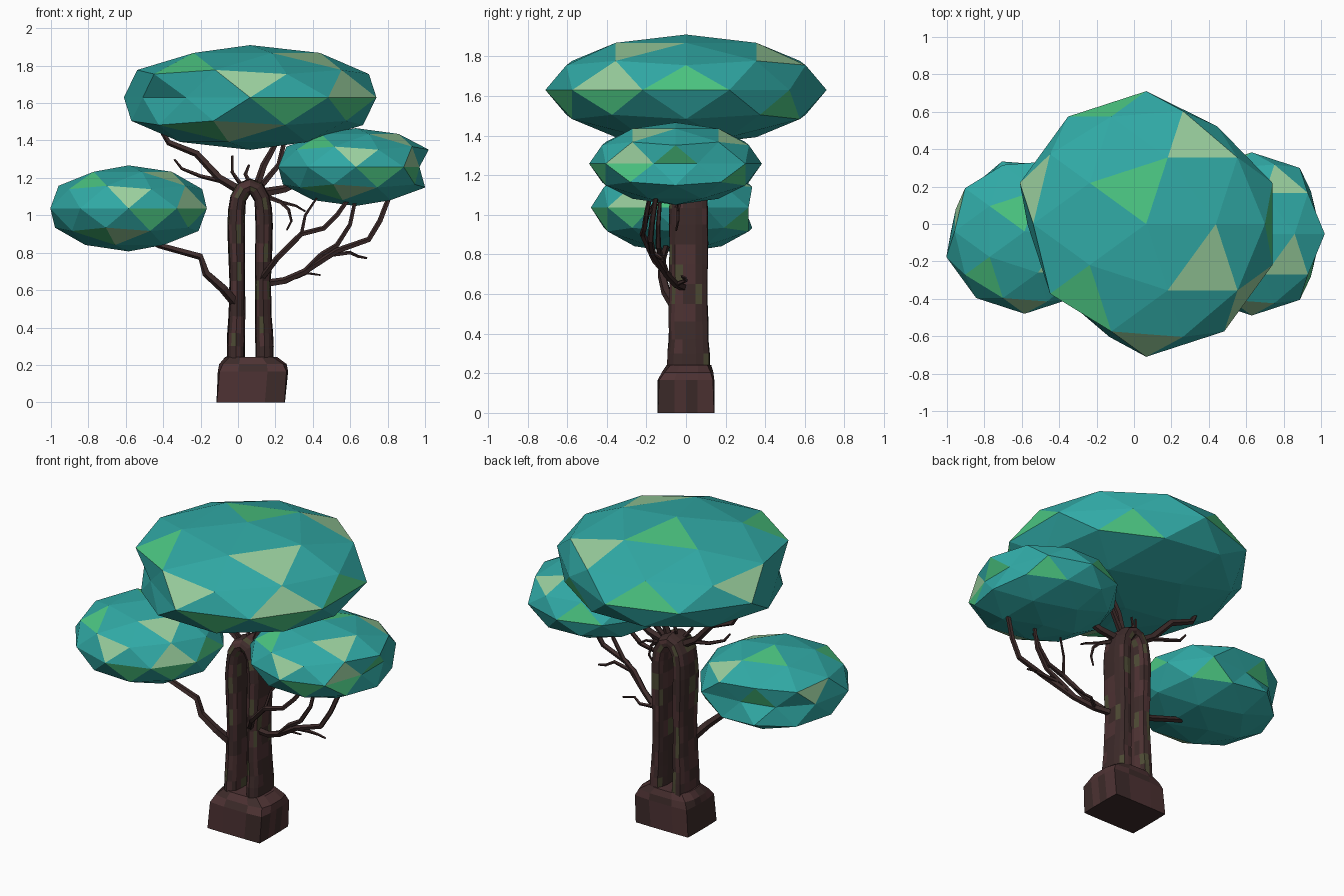
import bpy, bmesh, math, random
from mathutils import Vector

if "Cube" in bpy.data.objects:
    bpy.data.objects.remove(bpy.data.objects["Cube"])

random.seed(4)


def material(name, r, g, b):
    m = bpy.data.materials.new(name)
    m.diffuse_color = (r, g, b, 1)
    m.use_nodes = True
    m.node_tree.nodes["Principled BSDF"].inputs["Base Color"].default_value = m.diffuse_color
    return m


LEAF = [material("leaf_teal", 0.03, 0.40, 0.38),
        material("leaf_pale", 0.32, 0.62, 0.34),
        material("leaf_green", 0.07, 0.56, 0.22)]
BARK = [material("bark_brown", 0.047, 0.024, 0.023),
        material("bark_red", 0.075, 0.032, 0.033),
        material("bark_olive", 0.075, 0.070, 0.035)]


def finish(name, bm, mats):
    bmesh.ops.recalc_face_normals(bm, faces=bm.faces)
    mesh = bpy.data.meshes.new(name)
    bm.to_mesh(mesh)
    bm.free()
    for m in mats:
        mesh.materials.append(m)
    ob = bpy.data.objects.new(name, mesh)
    bpy.context.collection.objects.link(ob)
    return ob


def skin(bm, rings):
    """Join vertex rings with quads and cap both ends."""
    rings = [[bm.verts.new(p) for p in ring] for ring in rings]
    n = len(rings[0])
    for a, b in zip(rings, rings[1:]):
        for i in range(n):
            j = (i + 1) % n
            bm.faces.new((a[i], a[j], b[j], b[i]))
    bm.faces.new(rings[0])
    bm.faces.new(rings[-1])


def power(v, e):
    return math.copysign(abs(v) ** e, v)


def sweep(bm, path, sizes, sides, e=1.0, ridge=0.0):
    """Sweep an oval section (rx, ry) along a path."""
    pts = [Vector(p) for p in path]
    rings = []
    for k, c in enumerate(pts):
        t = (pts[min(k + 1, len(pts) - 1)] - pts[max(k - 1, 0)]).normalized()
        a = Vector((0, 1, 0)).cross(t).normalized()
        b = t.cross(a)
        rx, ry = sizes[k]
        ring = []
        for i in range(sides):
            w = 2 * math.pi * (i + 0.5) / sides
            s = 1 - ridge * (i % 2) + random.uniform(-ridge, ridge) * 0.5
            ring.append(c + a * rx * s * power(math.cos(w), e) + b * ry * s * power(math.sin(w), e))
        rings.append(ring)
    skin(bm, rings)


# Canopies: squashed low-poly icospheres with a few dented equator points
PALE = [(.15, -.85, .35), (.5, -.3, .75), (.35, .5, .7), (-.8, .3, .35), (-.1, -.8, -.5), (.8, -.55, .3)]
GREEN = [(-.1, .25, .95), (-.45, -.45, .75), (.2, -.85, -.3), (.75, -.5, -.35),
         (-.2, -.6, -.75), (.95, 0, .3), (-.3, .85, .2), (.6, .6, -.3)]


def canopy(name, centre, r, rz, dents):
    bm = bmesh.new()
    bmesh.ops.create_icosphere(bm, subdivisions=2, radius=1)
    for index, dirs in ((1, PALE), (2, GREEN)):
        for d in dirs:
            d = Vector(d).normalized()
            max(bm.faces, key=lambda f: f.calc_center_median().normalized().dot(d)).material_index = index
    for v in bm.verts:
        if abs(v.co.z) < 0.01:
            s = dents.get(round(math.degrees(math.atan2(v.co.y, v.co.x))) % 360, 1)
            v.co *= s
        v.co = Vector(centre) + Vector((v.co.x * r, v.co.y * r, v.co.z * rz))
    finish(name, bm, LEAF)


canopy("top_canopy", (0.065, 0, 1.63), 0.71, 0.28, {198: 0.85, 234: 0.82, 54: 0.91})
canopy("left_canopy", (-0.585, -0.04, 1.037), 0.44, 0.23, {162: 0.88, 126: 0.8, 90: 0.76})
canopy("right_canopy", (0.63, -0.053, 1.258), 0.436, 0.208, {18: 0.82, 342: 0.82})


# Root block: square foot with chamfered shoulders
def root_ring(z, cx, cy, hx, hy, e):
    ring = []
    for i in range(16):
        w = 2 * math.pi * i / 16
        c, s = math.cos(w), math.sin(w)
        k = (abs(c) ** e + abs(s) ** e) ** (-1 / e)
        ring.append((cx + hx * k * c, cy + hy * k * s, z))
    return ring


bm = bmesh.new()
skin(bm, [root_ring(0, 0.068, 0, 0.183, 0.143, 60),
          root_ring(0.165, 0.08, 0, 0.188, 0.143, 14),
          root_ring(0.205, 0.08, 0.008, 0.18, 0.13, 6),
          root_ring(0.243, 0.07, 0.015, 0.138, 0.112, 3.5)])
for f in bm.faces:
    f.material_index = random.choice((0, 1, 1))
finish("root_block", bm, BARK)

# Trunk: two columns meeting in an arch, leaving a slot between
half = [(-0.012, .2, .05, .112), (-0.012, .3, .049, .108), (-0.010, .37, .049, .102), (-0.006, .46, .045, .102),
        (-0.005, .55, .044, .100), (-0.004, .65, .042, .098), (-0.006, .75, .045, .100),
        (-0.008, .85, .047, .100), (-0.010, .95, .048, .100), (-0.007, 1.03, .046, .098),
        (0.002, 1.09, .045, .097), (0.03, 1.14, .046, .095)]
arch = half + [(0.065, 1.155, .044, .092)] + [(0.13 - x, z, rx, ry) for x, z, rx, ry in reversed(half)]
bm = bmesh.new()
sweep(bm, [(x, 0.015, z) for x, z, _, _ in arch], [(rx, ry) for _, _, rx, ry in arch], 14, 0.75, 0.05)
for f in bm.faces:
    f.material_index = random.choices((0, 1, 2), (6, 3, 1))[0]
finish("arched_trunk", bm, BARK)


# Branches: tapered five-sided tubes
def branches(name, items):
    bm = bmesh.new()
    for r0, r1, path in items:
        n = len(path) - 1
        sweep(bm, path, [(r0 + (r1 - r0) * k / n,) * 2 for k in range(n + 1)], 5)
    finish(name, bm, BARK[:1])


branches("left_branch", [
    (.028, .014, [(-.01, -.05, .53), (-.08, -.1, .61), (-.17, -.12, .69), (-.2, -.12, .78), (-.42, -.1, .84), (-.55, -.08, .9)])])
branches("right_branches", [
    (.022, .010, [(.12, 0, .63), (.25, -.05, .65), (.36, -.1, .7), (.45, -.13, .79), (.53, -.14, .84), (.6, -.14, .95), (.63, -.13, 1.09)]),
    (.018, .014, [(.36, -.1, .7), (.53, -.17, .81), (.7, -.18, .87), (.76, -.17, .97), (.81, -.15, 1.1)]),
    (.013, .006, [(.44, -.13, .78), (.6, -.15, .8), (.64, -.12, .78), (.69, -.12, .77)]),
    (.018, .012, [(.11, -.04, .64), (.21, -.16, .77), (.34, -.22, .9), (.46, -.21, .93), (.53, -.2, 1.0), (.6, -.18, 1.1)]),
    (.010, .006, [(.34, -.22, .9), (.36, -.19, 1.0), (.42, -.15, 1.09)]),
    (.012, .005, [(.25, -.05, .65), (.32, 0, .67), (.37, -.02, .69), (.44, 0, .68)]),
    (.014, .005, [(.15, 0, 1.1), (.23, -.03, 1.07), (.27, -.04, 1.03), (.285, -.04, .97), (.26, -.05, .92)]),
    (.010, .005, [(.23, -.03, 1.07), (.31, -.05, 1.05), (.36, -.04, 1.02)]),
    (.026, .018, [(.14, .01, 1.12), (.25, 0, 1.14), (.38, -.02, 1.2)])])
branches("crown_branches", [
    (.026, .014, [(.02, .02, 1.13), (-.1, .04, 1.2), (-.22, .06, 1.33), (-.37, .07, 1.39), (-.4, .06, 1.44)]),
    (.014, .006, [(-.07, .04, 1.18), (-.2, .06, 1.21), (-.3, .05, 1.25), (-.34, .05, 1.3)]),
    (.013, .006, [(.02, 0, 1.16), (-.03, -.02, 1.23), (-.03, -.02, 1.32)]),
    (.014, .007, [(.065, .01, 1.17), (.04, .04, 1.22), (.06, .05, 1.27)]),
    (.022, .014, [(.1, .02, 1.15), (.14, .03, 1.27), (.18, .03, 1.34), (.22, .03, 1.42)]),
    (.018, .012, [(.12, .03, 1.15), (.22, .06, 1.27), (.25, .07, 1.4)])])
